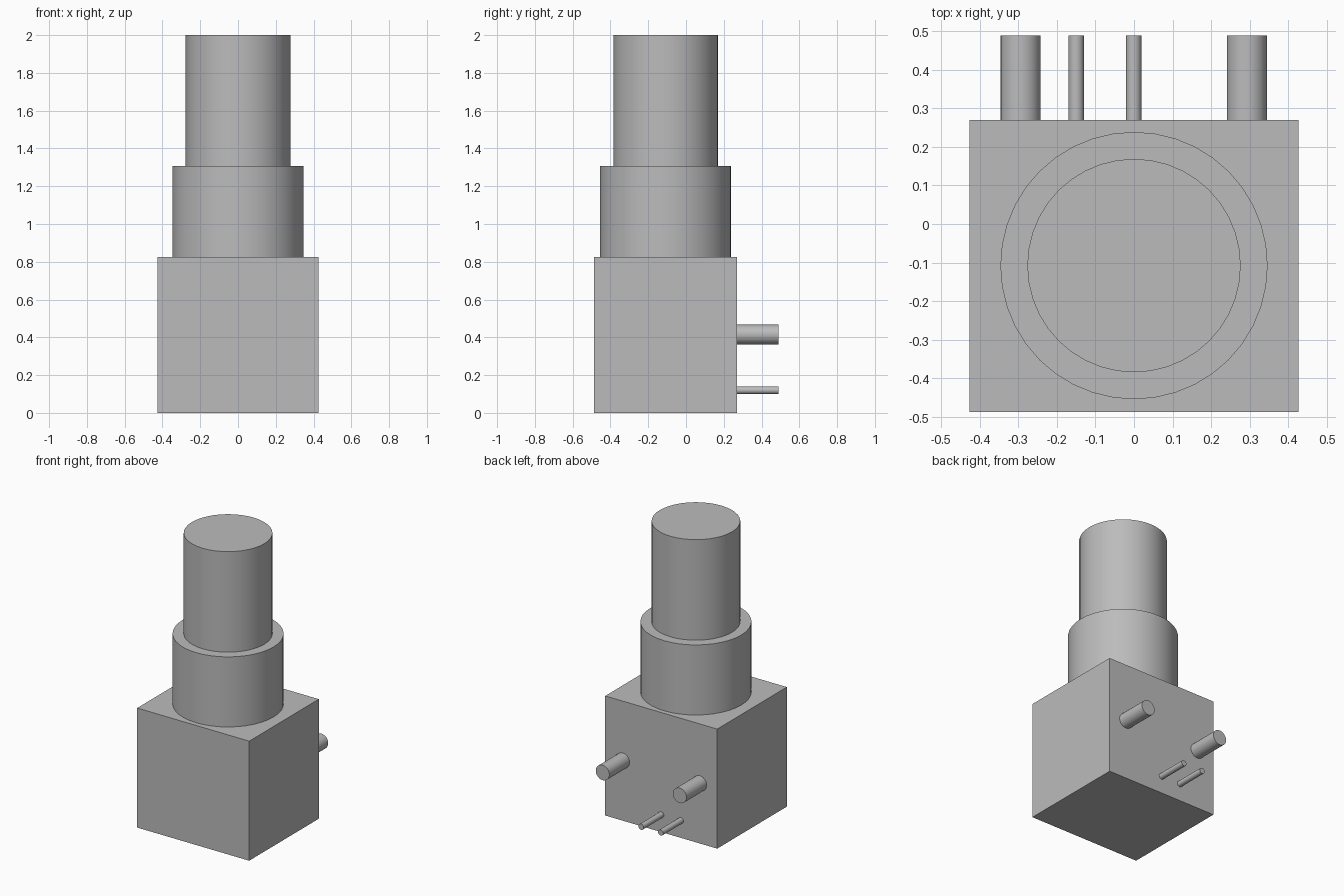
import bpy
import math

if "Cube" in bpy.data.objects:
    bpy.data.objects.remove(bpy.data.objects["Cube"], do_unlink=True)

# Single grey finish
grey = bpy.data.materials.new("plain grey")
grey.use_nodes = True
colour = (0.5, 0.5, 0.5, 1.0)
grey.diffuse_color = colour
grey.node_tree.nodes["Principled BSDF"].inputs["Base Color"].default_value = colour

BACK = 0.27          # rear face of the housing
PIN_END = 0.49       # tips of pegs and pins
AXIS_Y = -0.108      # shaft axis


def finish(name):
    obj = bpy.context.object
    obj.name = name
    obj.data.materials.append(grey)
    return obj


def cylinder(name, radius, length, centre, sides, rotation=(0, 0, 0)):
    bpy.ops.mesh.primitive_cylinder_add(vertices=sides, radius=radius, depth=length,
                                        location=centre, rotation=rotation)
    bpy.ops.object.shade_smooth_by_angle(angle=math.radians(30))
    return finish(name)


def upright(name, radius, bottom, top):
    return cylinder(name, radius, top - bottom, (0, AXIS_Y, (bottom + top) / 2), 40)


def rear_peg(name, radius, x, z):
    return cylinder(name, radius, PIN_END - BACK, (x, (BACK + PIN_END) / 2, z), 24,
                    (math.pi / 2, 0, 0))


# Housing block
bpy.ops.mesh.primitive_cube_add(size=1, location=(0, (BACK - 0.488) / 2, 0.412))
housing = finish("housing")
housing.scale = (0.854, BACK + 0.488, 0.824)
bpy.ops.object.transform_apply(location=False, rotation=False, scale=True)

# Stepped barrel
upright("collar", 0.347, 0.824, 1.307)
upright("barrel", 0.277, 1.307, 2.0)

# Mounting pegs and contact pins on the back
for side, x in (("left", 0.293), ("right", -0.295)):
    rear_peg(side + "_mounting_peg", 0.052, x, 0.415)
for label, x in (("centre", -0.001), ("offset", -0.15)):
    rear_peg(label + "_contact_pin", 0.02, x, 0.12)
